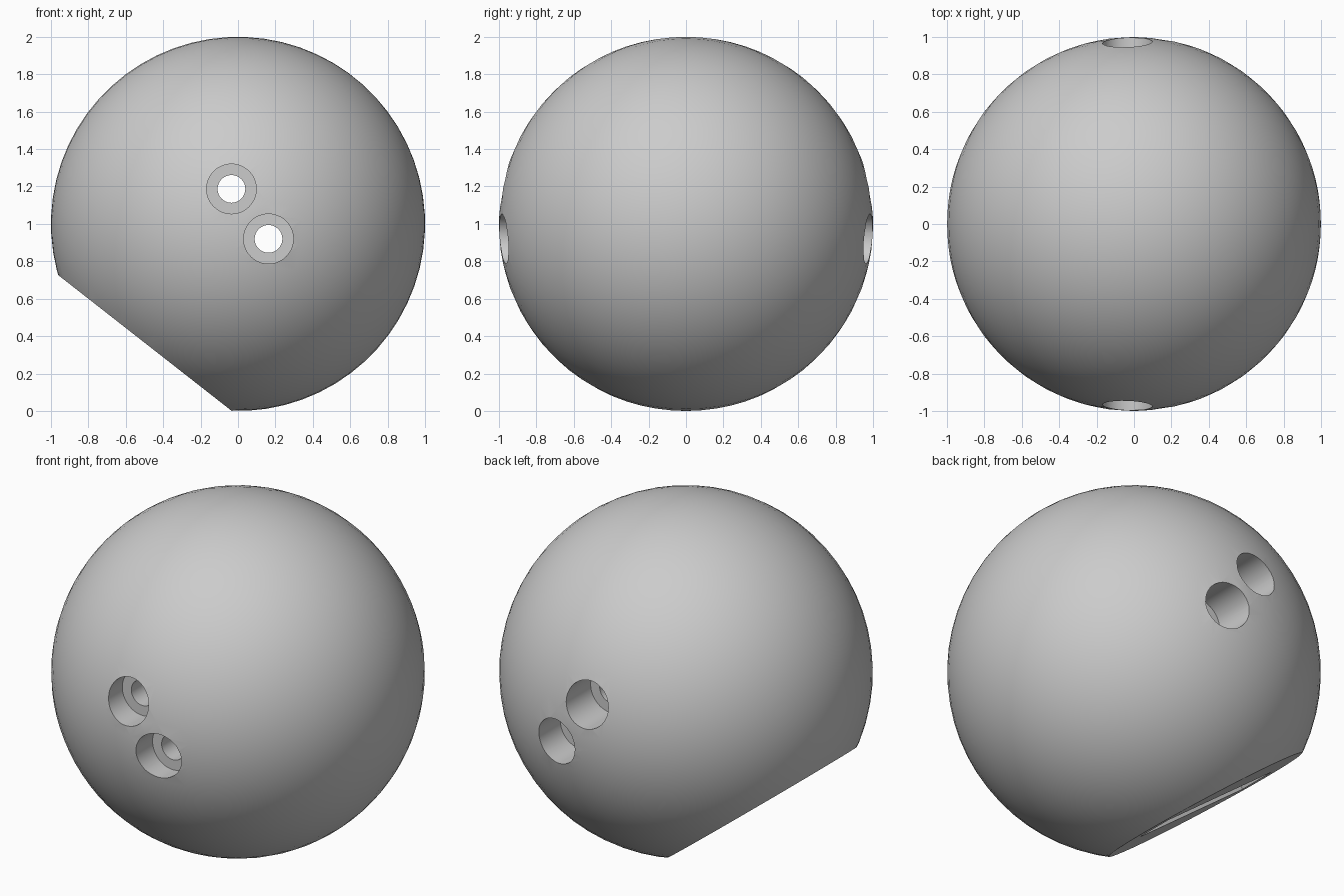
import bpy
import math
from mathutils import Vector

cube = bpy.data.objects.get("Cube")
if cube:
    bpy.data.objects.remove(cube, do_unlink=True)

CENTRE = Vector((0, 0, 1))
AXIS = Vector((0.8, 0, 0.6))                           # axis of the ball
CUT = Vector((-0.616, 0, -0.787)).normalized()         # outward side of the flat
FLAT = 0.808                                           # flat's distance from centre

grey = bpy.data.materials.new("plain_grey")
grey.use_nodes = True
grey.diffuse_color = (0.6, 0.6, 0.6, 1)
grey.node_tree.nodes["Principled BSDF"].inputs["Base Color"].default_value = (0.6, 0.6, 0.6, 1)


def cut_away(target, cutter):
    """Subtract a cutter from the target, then discard the cutter."""
    cutter.hide_render = True
    mod = target.modifiers.new("cut", 'BOOLEAN')
    mod.operation = 'DIFFERENCE'
    mod.solver = 'EXACT'
    mod.object = cutter
    bpy.ops.object.select_all(action='DESELECT')
    bpy.context.view_layer.objects.active = target
    target.select_set(True)
    bpy.ops.object.modifier_apply(modifier=mod.name)
    bpy.data.objects.remove(cutter, do_unlink=True)


def box_along_cut(start, end, half_x, half_y):
    """Box whose length runs along the flat's normal."""
    bpy.ops.mesh.primitive_cube_add(size=2, location=CENTRE + CUT * (start + end) / 2)
    box = bpy.context.object
    box.scale = (half_x, half_y, (end - start) / 2)
    box.rotation_euler = CUT.to_track_quat('Z', 'Y').to_euler()
    return box


def bore(x, z, radius, y0, y1):
    """Round cutter running from front to back."""
    bpy.ops.mesh.primitive_cylinder_add(
        vertices=48, radius=radius, depth=y1 - y0,
        location=(x, (y0 + y1) / 2, z), rotation=(math.pi / 2, 0, 0))
    return bpy.context.object


# Ball
bpy.ops.mesh.primitive_uv_sphere_add(
    segments=64, ring_count=32, radius=1, location=CENTRE,
    rotation=AXIS.to_track_quat('Z', 'Y').to_euler())
ball = bpy.context.object
ball.name = "drilled_ball"
ball.data.materials.append(grey)

# Flat and the slot sunk into it
cut_away(ball, box_along_cut(FLAT, 2, 1.5, 1.5))
cut_away(ball, box_along_cut(-0.35, 1, 0.12, 0.46))

# Two bolt holes, counterbored at both ends
for x, z in ((-0.035, 1.187), (0.163, 0.92)):
    cut_away(ball, bore(x, z, 0.074, -1.2, 1.2))
    cut_away(ball, bore(x, z, 0.133, -1.2, -0.84))
    cut_away(ball, bore(x, z, 0.133, 0.75, 1.2))

bpy.ops.object.select_all(action='DESELECT')
bpy.context.view_layer.objects.active = ball
ball.select_set(True)
bpy.ops.object.shade_smooth_by_angle(angle=math.radians(30))
